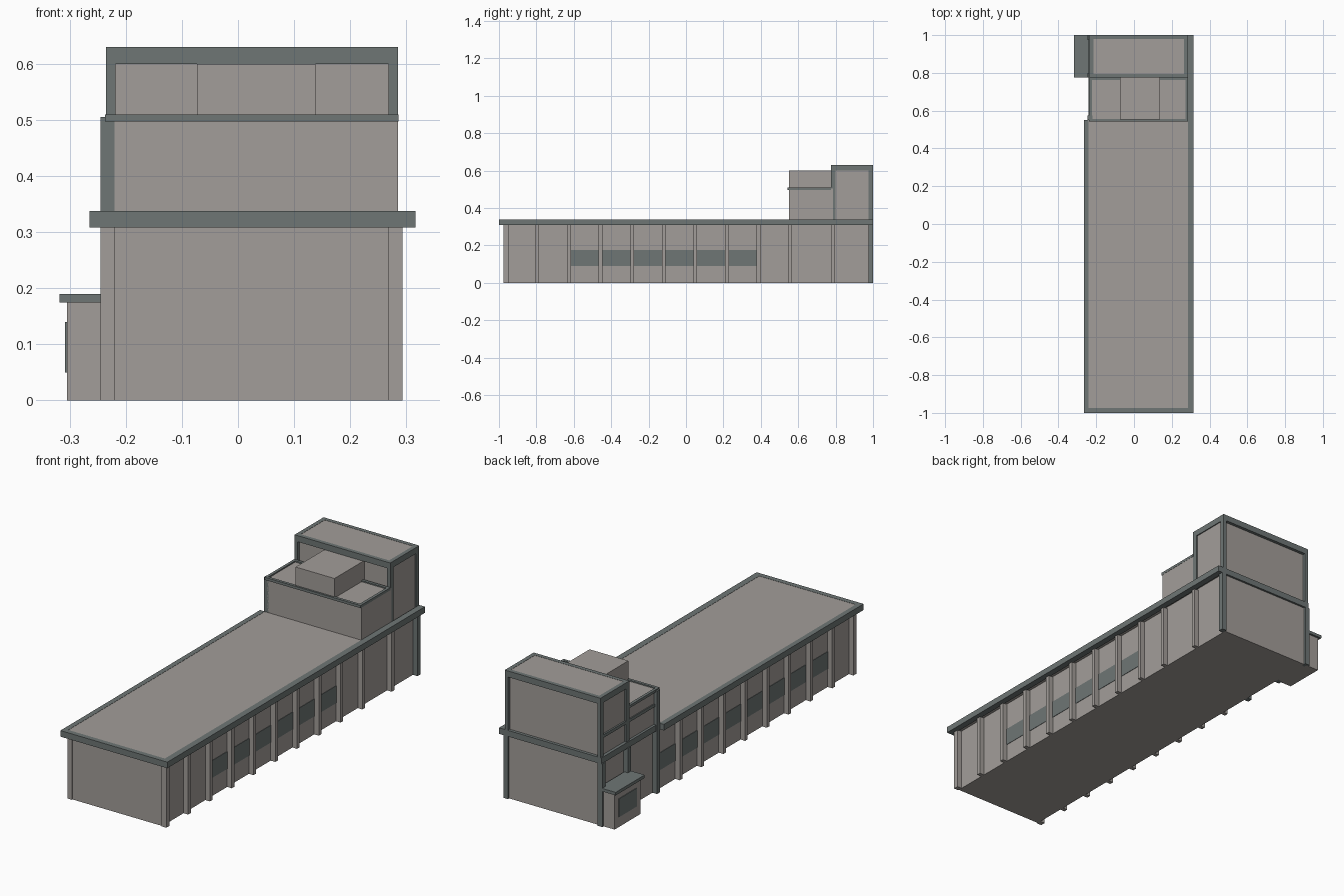
import bpy, bmesh


def material(name, rgb):
    m = bpy.data.materials.new(name)
    m.diffuse_color = (*rgb, 1)
    return m


GREY = material("warm grey concrete", (0.365, 0.340, 0.320))
TEAL = material("slate trim", (0.156, 0.181, 0.178))


def boxes(name, mat, *bounds):
    """One object made of boxes given as (x0, x1, y0, y1, z0, z1)."""
    bm = bmesh.new()
    for x0, x1, y0, y1, z0, z1 in bounds:
        vs = bmesh.ops.create_cube(bm, size=1)["verts"]
        for v in vs:
            v.co.x = x1 if v.co.x > 0 else x0
            v.co.y = y1 if v.co.y > 0 else y0
            v.co.z = z1 if v.co.z > 0 else z0
    me = bpy.data.meshes.new(name)
    bm.to_mesh(me)
    bm.free()
    me.materials.append(mat)
    ob = bpy.data.objects.new(name, me)
    bpy.context.collection.objects.link(ob)
    return ob


def ring(x0, x1, y0, y1, z0, z1, w):
    """Four bars forming a rectangular rim."""
    return [(x0, x1, y0, y0 + w, z0, z1), (x0, x1, y1 - w, y1, z0, z1),
            (x0, x0 + w, y0 + w, y1 - w, z0, z1),
            (x1 - w, x1, y0 + w, y1 - w, z0, z1)]


# Long hall walls
boxes("hall_walls", GREY, (-0.22, 0.268, -0.97, 0.99, 0, 0.32))

# Pilasters along both long sides
STEP = 0.169
stations = [-0.795 + STEP * k for k in range(9)]
right = [(0.262, 0.293, y - 0.01, y + 0.01, 0, 0.31) for y in stations + [0.785]]
left = [(-0.245, -0.214, y - 0.01, y + 0.01, 0, 0.31) for y in stations[:-1]]
corners = [(0.268, 0.293, -0.975, -0.95, 0, 0.31),
           (-0.245, -0.22, -0.975, -0.95, 0, 0.31)]
boxes("pilasters", GREY, *(right + left + corners))

# Window strips: six bays on the right, most bays on the left
boxes("right_windows", TEAL,
      *[(0.264, 0.270, y + 0.01, y + STEP - 0.01, 0.09, 0.175) for y in stations[1:7]])
boxes("left_windows", TEAL,
      *[(-0.222, -0.216, y + 0.01, y + STEP - 0.01, 0.09, 0.175) for y in stations[:8]])

# Hall roof with its edge band; the band runs on along the right and back
boxes("hall_roof", GREY, (-0.242, 0.288, -0.976, 0.56, 0.312, 0.337))
boxes("roof_edge", TEAL,
      (-0.265, 0.316, -1, -0.975, 0.308, 0.338),
      (-0.265, -0.24, -0.975, 0.55, 0.308, 0.338),
      (0.285, 0.316, -0.975, 1, 0.308, 0.338),
      (-0.24, 0.285, 0.975, 1, 0.308, 0.338),
      (-0.24, -0.215, 0.55, 0.975, 0.308, 0.338))

# Slate corner posts at the rear and the tall post beside the hall
boxes("rear_posts", TEAL,
      (0.268, 0.293, 0.975, 1, 0, 0.31),
      (-0.245, -0.22, 0.975, 1, 0, 0.31),
      (-0.245, -0.22, 0.775, 0.80, 0, 0.31),
      (-0.245, -0.22, 0.55, 0.575, 0, 0.505))

# Middle storey with thin rim
boxes("middle_storey", GREY, (-0.228, 0.285, 0.55, 0.785, 0.32, 0.504))
boxes("middle_rim", TEAL, *ring(-0.237, 0.286, 0.543, 0.776, 0.497, 0.51, 0.014))

# Plant room on the middle roof
boxes("plant_room", GREY, (-0.073, 0.138, 0.552, 0.785, 0.50, 0.60))

# Tower panels, frame posts, top rim and roof
boxes("tower_walls", GREY, (-0.225, 0.28, 0.79, 0.985, 0.32, 0.61))
boxes("tower_posts", TEAL,
      *[(x, x + 0.017, y, y + 0.025, 0.32, 0.605)
        for x in (-0.235, 0.268) for y in (0.775, 0.975)])
boxes("tower_rim", TEAL, *ring(-0.235, 0.285, 0.775, 1, 0.60, 0.63, 0.02))
boxes("tower_roof", GREY, (-0.22, 0.27, 0.79, 0.985, 0.605, 0.629))
boxes("left_rail", TEAL, (-0.233, -0.22, 0.57, 0.98, 0.425, 0.44))

# Low side annex with flat roof and a door panel
boxes("annex", GREY, (-0.305, -0.215, 0.79, 0.99, 0, 0.18))
boxes("annex_roof", TEAL, (-0.318, -0.225, 0.775, 1, 0.175, 0.19))
boxes("annex_panel", TEAL, (-0.308, -0.302, 0.82, 0.96, 0.05, 0.14))
